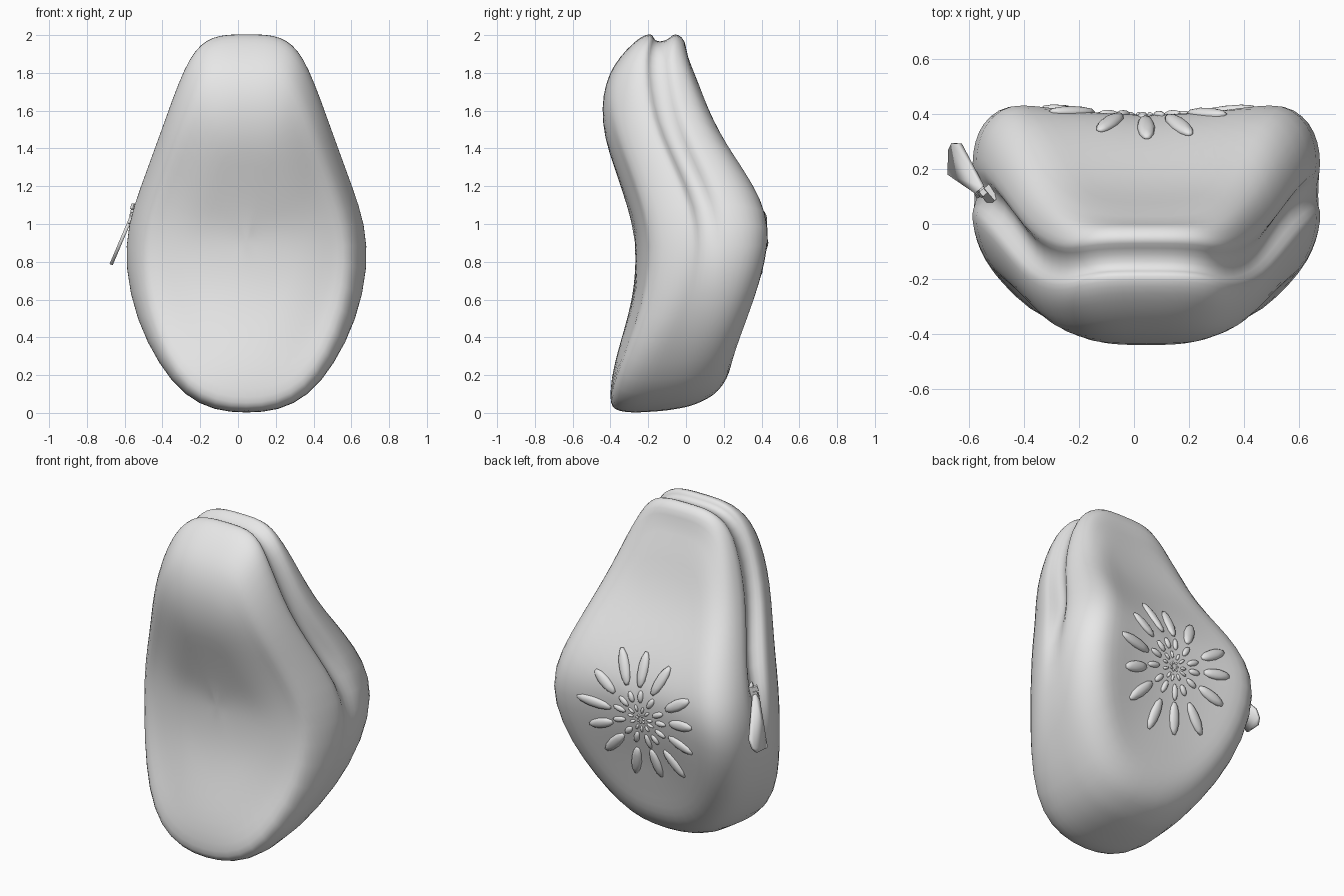
import bpy, bmesh, math, random
from mathutils import Vector, Matrix
from mathutils.bvhtree import BVHTree

if "Cube" in bpy.data.objects:
    bpy.data.objects.remove(bpy.data.objects["Cube"])

random.seed(4)
CX, CZ = 0.045, 0.9

grey = bpy.data.materials.new("plain_grey")
grey.diffuse_color = (0.8, 0.8, 0.8, 1)
grey.use_nodes = True
grey.node_tree.nodes["Principled BSDF"].inputs["Base Color"].default_value = grey.diffuse_color


def lookup(table, t):
    """Smooth (Hermite) interpolation in a list of (t, value) pairs."""
    t = min(max(t, table[0][0]), table[-1][0])
    i = 0
    while i < len(table) - 2 and t > table[i + 1][0]:
        i += 1

    def slope(j):
        a, b = table[max(j - 1, 0)], table[min(j + 1, len(table) - 1)]
        return (b[1] - a[1]) / (b[0] - a[0])
    (a, va), (b, vb) = table[i], table[i + 1]
    h = b - a
    s = (t - a) / h
    return ((2 * s**3 - 3 * s**2 + 1) * va + (s**3 - 2 * s**2 + s) * h * slope(i)
            + (3 * s**2 - 2 * s**3) * vb + (s**3 - s**2) * h * slope(i + 1))


def finish(name, bm, angle=60):
    bmesh.ops.recalc_face_normals(bm, faces=bm.faces)
    mesh = bpy.data.meshes.new(name)
    bm.to_mesh(mesh)
    bm.free()
    mesh.materials.append(grey)
    obj = bpy.data.objects.new(name, mesh)
    bpy.context.collection.objects.link(obj)
    bpy.ops.object.select_all(action='DESELECT')
    bpy.context.view_layer.objects.active = obj
    obj.select_set(True)
    bpy.ops.object.shade_smooth_by_angle(angle=math.radians(angle))
    return obj


# Pouch: half outline (half width, z) and depth of front and back panels by height
half = [(0, 2.005), (.1, 2.005), (.18, 1.99), (.245, 1.95), (.3, 1.88), (.36, 1.75),
        (.425, 1.57), (.49, 1.39), (.56, 1.2), (.63, 1.0), (.645, .77), (.585, .49),
        (.465, .25), (.33, .085), (.17, .008), (0, -.005)]
outline = half + [(-x, z) for x, z in half[-2:0:-1]]
front_y = [(0, -.405), (.2, -.395), (.45, -.325), (.67, -.275), (.95, -.275), (1.2, -.345),
           (1.53, -.452), (1.75, -.46), (1.9, -.425), (2, -.37)]
back_y = [(0, .22), (.2, .235), (.5, .335), (.8, .425), (1, .447), (1.1, .42), (1.25, .345),
          (1.5, .19), (1.7, .115), (1.9, .055), (2, .06)]

# Rings from front centre to back centre:
# scale, depth share, the same two at the bottom, groove
rings = [(k, 0, k, 0, 0) for k in (.12, .24, .37, .5)] + [
    (.65, .025, .65, 0, 0), (.76, .06, .8, 0, 0), (.85, .115, .92, 0, 0),
    (.93, .215, .965, .015, 0), (.98, .325, .99, .07, 0), (1, .41, 1, .2, 0),
    (1, .47, .99, .4, 0), (1, .5, .985, .48, 1), (1, .6, .972, .6, 1),
    (1, .66, .96, .68, 0), (1, .76, .935, .77, 0), (.97, .87, .9, .87, 0),
    (.9, .95, .84, .95, 0), (.8, 1, .76, 1, 0)] + [
    (k, 1, k, 1, 0) for k in (.65, .5, .37, .24, .12)]


def pouch_point(hw, z, k_side, f_side, k_low, f_low, groove):
    d = Vector((hw, z - CZ))
    r = d.length
    low = max(0, -d.y / r) ** 2
    high = max(0, d.y / r) ** 6
    k = k_side + (k_low - k_side) * low
    f = f_side + (f_low - f_side) * low ** 1.7
    if .45 < f_side < .7:                        # the channel is wider at the top
        f += high * (.04 if f_side > .55 else -.01)
    elif .3 < f_side < .45:                      # front lobe stays full at the top
        f -= high * .03
    if groove:                                   # zip channel only on the upper part
        s = min(1, max(0, (z - .9) / .2))
        k -= s * (.06 - .02 * high) / r
    x, zz = d.x * k, CZ + d.y * k
    if f_side < .1:                              # front panel bulges along the middle
        f += .04 * min(1, (x / .35) ** 2)
    if f > .9:                                   # back panel is slightly hollow
        edge = min(1, max(0, (zz - .15) / .4))
        f -= .065 * max(0, 1 - (x / .45) ** 2) * edge
    yf, yb = lookup(front_y, zz), lookup(back_y, zz)
    return (CX + x, yf + (yb - yf) * f, zz)


bm = bmesh.new()
loops = [[bm.verts.new(pouch_point(x, z, *ring)) for x, z in outline] for ring in rings]
n = len(outline)
for a, b in zip(loops, loops[1:]):
    for i in range(n):
        j = (i + 1) % n
        bm.faces.new((a[i], a[j], b[j], b[i]))
for loop, f in ((loops[0], 0), (loops[-1], 1)):
    tip = bm.verts.new(pouch_point(0, CZ + 1e-4, 1, f, 1, f, 0))
    for i in range(n):
        bm.faces.new((loop[i], loop[(i + 1) % n], tip))
pouch = finish("pouch_body", bm, 180)
soften = pouch.modifiers.new("soften", 'SUBSURF')
soften.levels = soften.render_levels = 1

# Flower of raised petals and beads laid on the back panel
bpy.context.view_layer.update()
tree = BVHTree.FromObject(pouch, bpy.context.evaluated_depsgraph_get())
FX, FZ = 0.035, 0.85


def on_back(r, a):
    hit = tree.ray_cast(Vector((FX + r * math.cos(a), 2, FZ + r * math.sin(a))),
                        Vector((0, -1, 0)))
    return hit[0], hit[1]


def petal(bm, r0, r1, a, width, height):
    p, q = on_back(r0, a)[0], on_back(r1, a)[0]
    mid, nor = on_back((r0 + r1) / 2, a)
    ax = (q - p).normalized()
    side = nor.cross(ax).normalized()
    up = ax.cross(side)
    rot = Matrix((ax, side, up)).transposed().to_4x4()
    size = Matrix.Diagonal(((q - p).length / 2, width / 2, height, 1))
    bmesh.ops.create_icosphere(bm, subdivisions=2, radius=1,
                               matrix=Matrix.Translation(mid) @ rot @ size)


def petal_ring(name, count, r0, r1, width, height, turn):
    bm = bmesh.new()
    for i in range(count):
        a = turn + math.tau * i / count + random.uniform(-.06, .06)
        petal(bm, r0 * random.uniform(.93, 1.07), r1 * random.uniform(.92, 1.06),
              a, width, height)
    finish(name, bm)


petal_ring("outer_petals", 13, .2, .395, .065, .02, math.pi / 2)
petal_ring("middle_petals", 13, .1, .185, .036, .015, .2)
petal_ring("inner_petals", 11, .045, .09, .018, .012, .1)
petal_ring("centre_beads", 7, .014, .032, .012, .009, .3)


# Zip slider: small body with a bridge over it
def box(bm, loc, size, tilt):
    m = (Matrix.Translation(loc) @ Matrix.Rotation(.7, 4, 'Z')
         @ Matrix.Rotation(tilt, 4, 'Y') @ Matrix.Diagonal((*size, 1)))
    bmesh.ops.create_cube(bm, size=1, matrix=m)


bm = bmesh.new()
box(bm, (-.525, .11, 1.06), (.035, .06, .09), .3)
box(bm, (-.55, .115, 1.09), (.03, .022, .03), .3)
box(bm, (-.56, .115, 1.04), (.022, .022, .08), .3)
finish("zip_slider", bm, 30)

# Pull tab: thin plate widening downwards, hanging away from the side
bm = bmesh.new()
corners = [(.1, 1.06), (.14, 1.06), (.293, .87), (.295, .82), (.27, .79), (.18, .785)]
bm.faces.new([bm.verts.new((-.555 - (1.06 - z) * .425, y, z)) for y, z in corners])
tab = finish("zip_pull_tab", bm, 30)
thick = tab.modifiers.new("thickness", 'SOLIDIFY')
thick.thickness = .018
thick.offset = 0
